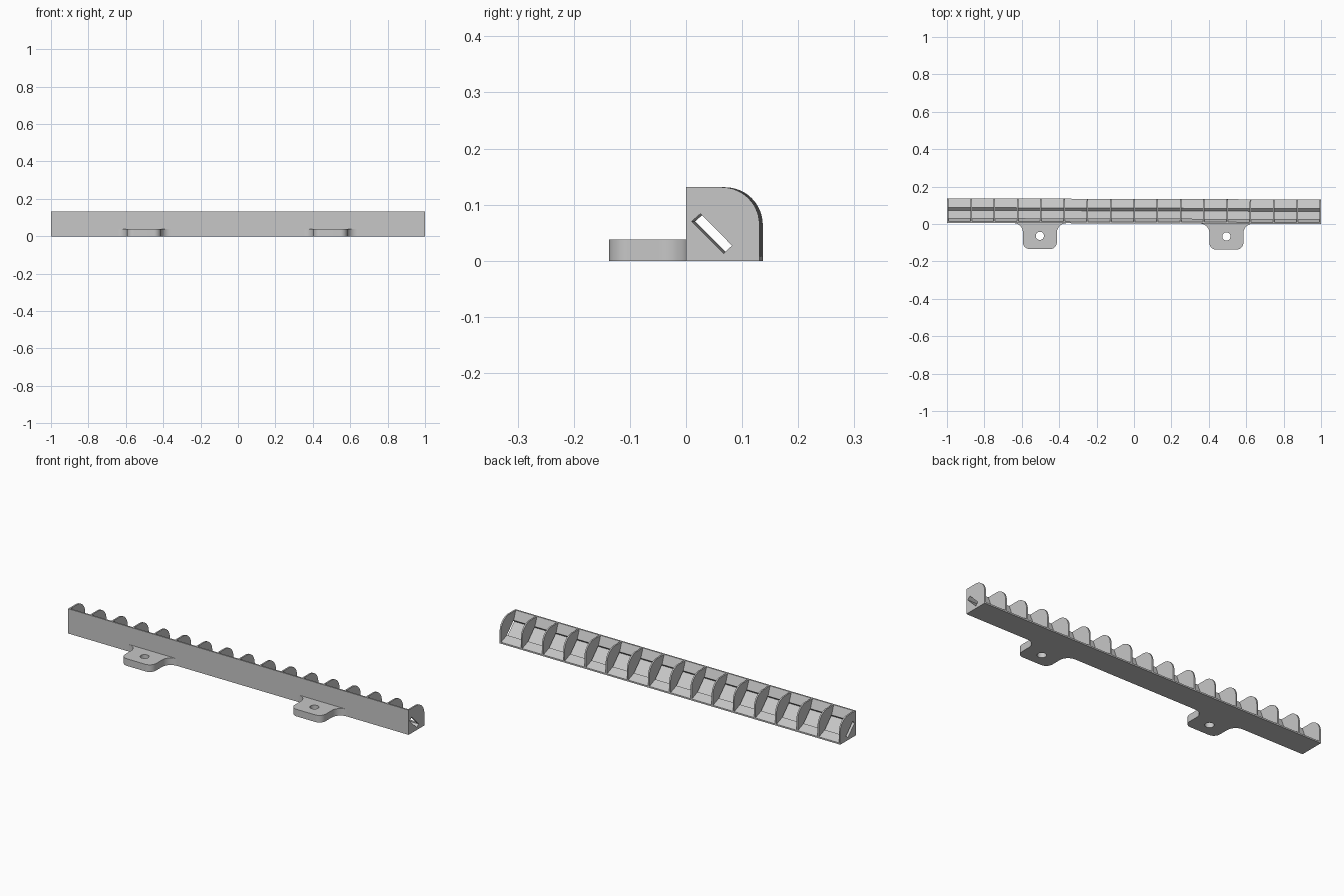
import bpy
import bmesh
from math import cos, sin, pi, radians
from mathutils import Matrix

if "Cube" in bpy.data.objects:
    bpy.data.objects.remove(bpy.data.objects["Cube"])

SIZE = 0.131      # depth and height of the rail section
WALL = 0.008      # wall, floor and rib thickness
POCKETS = 16
# The whole part sits very slightly turned about z
PLACE = Matrix.Rotation(-0.003, 4, "Z") @ Matrix.Translation((0, 0.003, 0))

grey = bpy.data.materials.new("light grey plastic")
grey.use_nodes = True
colour = (0.57, 0.57, 0.57, 1)
grey.diffuse_color = colour
grey.node_tree.nodes["Principled BSDF"].inputs["Base Color"].default_value = colour


def arc(cx, cy, r, start, end, steps=12):
    angles = [radians(start + (end - start) * i / steps) for i in range(steps + 1)]
    return [(cx + r * cos(a), cy + r * sin(a)) for a in angles]


def finish(obj):
    obj.data.materials.append(grey)
    obj.matrix_world = PLACE
    bpy.ops.object.select_all(action="DESELECT")
    obj.select_set(True)
    bpy.context.view_layer.objects.active = obj
    bpy.ops.object.shade_smooth_by_angle(angle=radians(30))


def extrude_along_x(name, section, spans):
    """Sweep a (y, z) section over each (start, end) span in x."""
    bm = bmesh.new()
    for x0, x1 in spans:
        face = bm.faces.new([bm.verts.new((x0, y, z)) for y, z in section])
        swept = bmesh.ops.extrude_face_region(bm, geom=[face], use_keep_orig=True)
        verts = [v for v in swept["geom"] if isinstance(v, bmesh.types.BMVert)]
        bmesh.ops.translate(bm, verts=verts, vec=(x1 - x0, 0, 0))
    bmesh.ops.recalc_face_normals(bm, faces=bm.faces)
    mesh = bpy.data.meshes.new(name)
    bm.to_mesh(mesh)
    bm.free()
    obj = bpy.data.objects.new(name, mesh)
    bpy.context.collection.objects.link(obj)
    finish(obj)


# Corners of the tilted strip slot, shared by rail and ribs
low_lip, high_lip = (0.082, 0.027), (0.026, 0.084)
low_seat, high_seat = (0.067, 0.013), (0.010, 0.070)

# Rail: front wall, floor and the sloping trench between them
rail = [(0, 0), (SIZE, 0), (SIZE, WALL), low_lip, low_seat,
        high_seat, high_lip, (WALL, SIZE), (0, SIZE)]
extrude_along_x("rail_body", rail, [(-1, 1)])

# Ribs: rounded dividers that bridge the trench
radius = 0.067
rib = [low_lip, (SIZE, WALL)]
rib += arc(SIZE - radius, SIZE - radius, radius, 0, 90)
rib += [(WALL, SIZE), high_lip]
pitch = (2 - WALL) / POCKETS
starts = [-1 + pitch * i for i in range(POCKETS + 1)]
extrude_along_x("divider_ribs", rib, [(x, x + WALL) for x in starts])


def mounting_tab(name, x):
    """Rounded screw tab with filleted roots and a round hole."""
    half, length, corner, fillet, height = 0.091, 0.1385, 0.037, 0.05, 0.0375
    right = [(half + fillet, 0.004)]
    right += arc(half + fillet, -fillet, fillet, 90, 180)
    right += arc(half - corner, corner - length, corner, 0, -90)
    outline = right + [(-px, py) for px, py in reversed(right)]
    hole = arc(0, -0.068, 0.022, 0, 360, 32)[:-1]
    curve = bpy.data.curves.new(name, "CURVE")
    curve.dimensions = "2D"
    curve.fill_mode = "BOTH"
    curve.extrude = height / 2
    for loop in (outline, hole):
        spline = curve.splines.new("POLY")
        spline.points.add(len(loop) - 1)
        for point, (px, py) in zip(spline.points, loop):
            point.co = (px + x, py, 0, 1)
        spline.use_cyclic_u = True
    source = bpy.data.objects.new(name + "_outline", curve)
    bpy.context.collection.objects.link(source)
    bpy.context.view_layer.update()
    graph = bpy.context.evaluated_depsgraph_get()
    mesh = bpy.data.meshes.new_from_object(source.evaluated_get(graph))
    bpy.data.objects.remove(source)
    mesh.transform(Matrix.Translation((0, 0, height / 2)))
    bm = bmesh.new()
    bm.from_mesh(mesh)
    bmesh.ops.remove_doubles(bm, verts=bm.verts, dist=0.00001)
    bmesh.ops.recalc_face_normals(bm, faces=bm.faces)
    bm.to_mesh(mesh)
    bm.free()
    obj = bpy.data.objects.new(name, mesh)
    bpy.context.collection.objects.link(obj)
    finish(obj)


mounting_tab("right_mounting_tab", -0.503)
mounting_tab("left_mounting_tab", 0.494)
